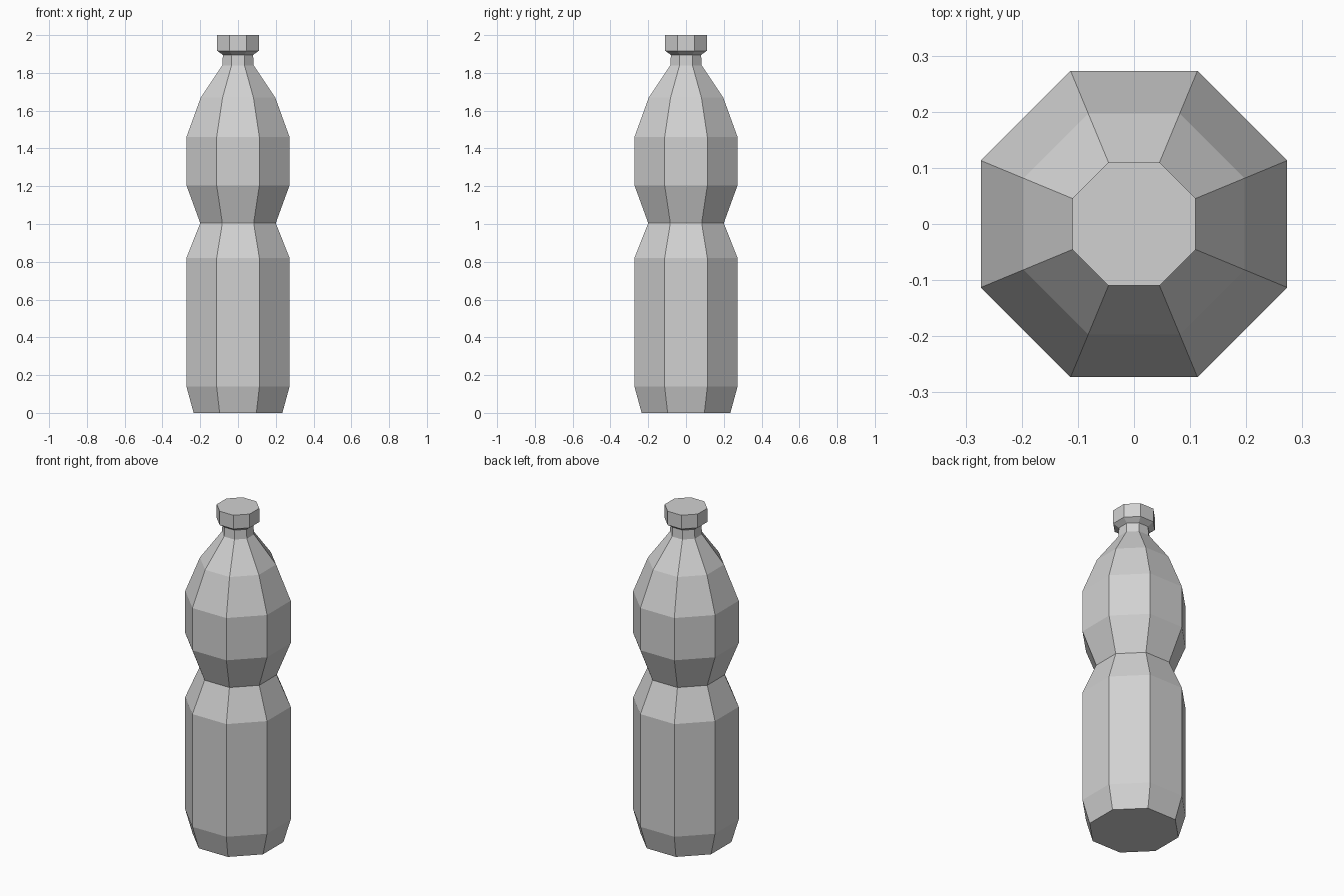
import bpy, bmesh
from math import pi, cos, sin

cube = bpy.data.objects.get("Cube")
if cube:
    bpy.data.objects.remove(cube, do_unlink=True)

SIDES = 8


def material(name, colour):
    mat = bpy.data.materials.new(name)
    mat.use_nodes = True
    mat.diffuse_color = colour
    mat.node_tree.nodes["Principled BSDF"].inputs["Base Color"].default_value = colour
    return mat


def lathe(name, profile, mat):
    """Closed octagonal solid from (flat-side distance, height) pairs."""
    bm = bmesh.new()
    rings = []
    for flat, z in profile:
        r = flat / cos(pi / SIDES)
        angles = [(i + 0.5) * 2 * pi / SIDES for i in range(SIDES)]
        rings.append([bm.verts.new((r * cos(a), r * sin(a), z)) for a in angles])
    for low, high in zip(rings, rings[1:]):
        for i in range(SIDES):
            j = (i + 1) % SIDES
            bm.faces.new((low[i], low[j], high[j], high[i]))
    bm.faces.new(rings[0][::-1])
    bm.faces.new(rings[-1])
    mesh = bpy.data.meshes.new(name)
    bm.to_mesh(mesh)
    bm.free()
    mesh.materials.append(mat)
    obj = bpy.data.objects.new(name, mesh)
    bpy.context.collection.objects.link(obj)
    return obj


grey = material("light grey", (0.64, 0.64, 0.64, 1))

# Body with tapered base, pinched waist, shoulders and neck
lathe("bottle_body", [(0.235, 0), (0.273, 0.14), (0.273, 0.82), (0.2, 1.005),
                      (0.273, 1.205), (0.273, 1.46), (0.197, 1.67),
                      (0.083, 1.84), (0.08, 1.895)], grey)

# Cap with a chamfered lower rim
lathe("bottle_cap", [(0.08, 1.895), (0.11, 1.917), (0.11, 2)], grey)
